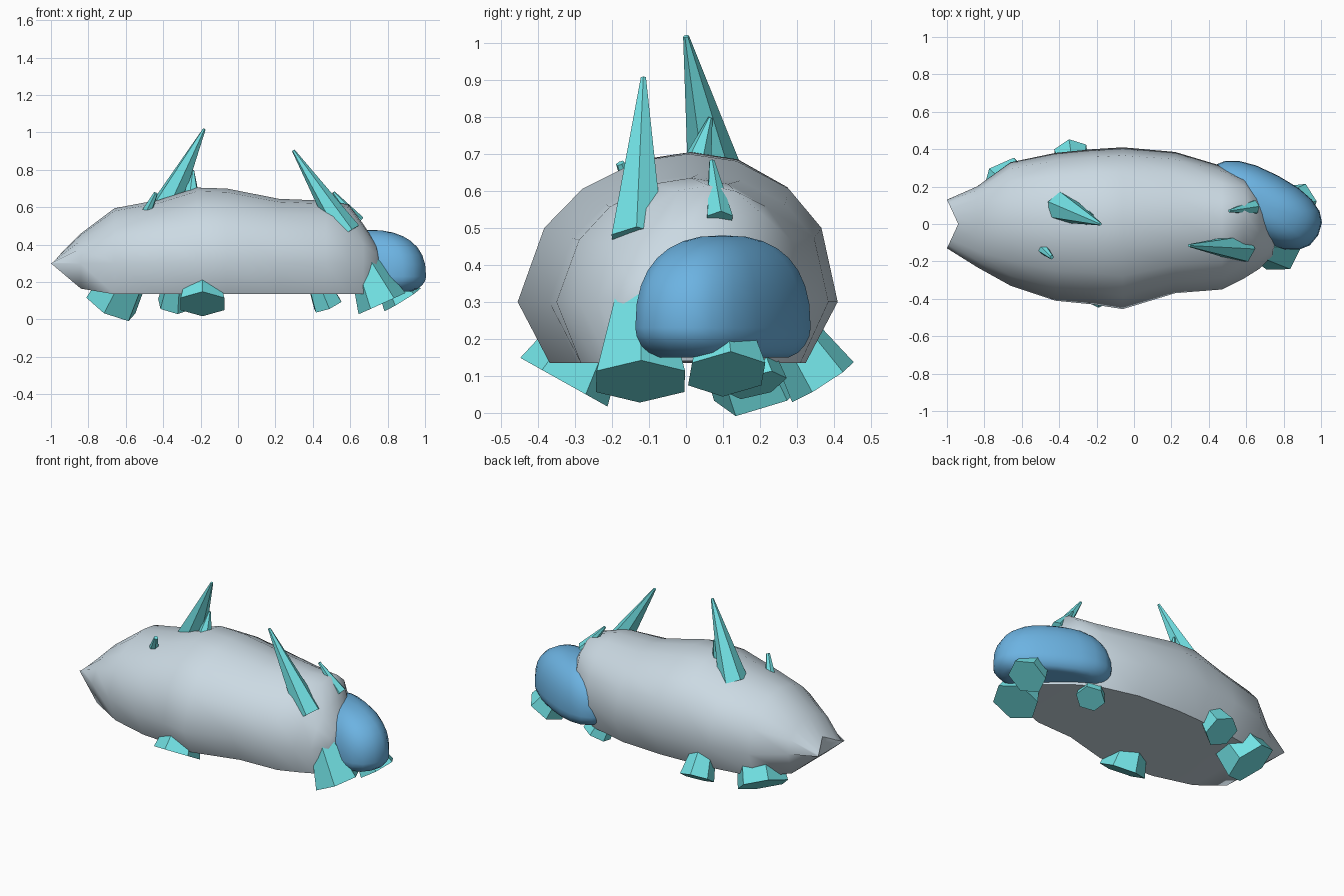
import bpy, bmesh, math
from mathutils import Vector, Matrix

cube = bpy.data.objects.get("Cube")
if cube:
    bpy.data.objects.remove(cube)


def material(name, color):
    mat = bpy.data.materials.new(name)
    mat.use_nodes = True
    mat.diffuse_color = (*color, 1)
    mat.node_tree.nodes["Principled BSDF"].inputs["Base Color"].default_value = (*color, 1)
    return mat


GREY = material("pale_grey", (0.6, 0.7, 0.77))
CYAN = material("crystal_cyan", (0.17, 0.77, 0.79))
BLUE = material("head_blue", (0.15, 0.45, 0.76))


def finish(bm, name, mat, smooth_angle=None):
    bmesh.ops.recalc_face_normals(bm, faces=bm.faces)
    mesh = bpy.data.meshes.new(name)
    bm.to_mesh(mesh)
    bm.free()
    mesh.materials.append(mat)
    obj = bpy.data.objects.new(name, mesh)
    bpy.context.collection.objects.link(obj)
    if smooth_angle:
        bpy.ops.object.select_all(action="DESELECT")
        obj.select_set(True)
        bpy.context.view_layer.objects.active = obj
        bpy.ops.object.shade_smooth_by_angle(angle=math.radians(smooth_angle))


# Body sections: x, right edge y, left edge y, top z, bottom z, sideways lean
SECTIONS = [
    (-0.94, -0.13, 0.13, 0.36, 0.25, 0),
    (-0.84, -0.23, 0.2, 0.46, 0.165, 0.07),
    (-0.66, -0.33, 0.33, 0.595, 0.135, 0.07),
    (-0.42, -0.41, 0.38, 0.64, 0.135, 0.07),
    (-0.22, -0.43, 0.4, 0.705, 0.135, 0.07),
    (-0.06, -0.455, 0.41, 0.7, 0.135, 0.07),
    (0.22, -0.37, 0.385, 0.645, 0.135, 0.07),
    (0.47, -0.35, 0.31, 0.635, 0.135, 0.1),
    (0.59, -0.29, 0.22, 0.615, 0.135, 0.3),
    (0.67, -0.24, 0.14, 0.51, 0.135, 0.3),
    (0.74, -0.17, 0.06, 0.4, 0.14, 0.2),
]
WIDEST = 0.3
ARC = [math.radians(a) for a in (0, 30, 50, 72, 90, 108, 130, 150, 180)]


def body_ring(bm, x, right, left, top, bottom, lean):
    mid, half = (left + right) / 2, (left - right) / 2
    points = [(math.cos(a), WIDEST + (top - WIDEST) * math.sin(a)) for a in ARC]
    points += [(-0.8, bottom), (0, bottom), (0.8, bottom)]
    ring = []
    for side, z in points:
        px = x
        if x == SECTIONS[0][0]:
            # The notched tail narrows to two points that reach further back
            px -= 0.06 * abs(side)
            z = WIDEST + (z - WIDEST) * (1 - abs(side))
        shift = lean * max(z - WIDEST, 0)
        ring.append(bm.verts.new((px, mid + half * side + shift, z)))
    return ring


bm = bmesh.new()
rings = [body_ring(bm, *section) for section in SECTIONS]
for a, b in zip(rings, rings[1:]):
    for i in range(len(a)):
        j = (i + 1) % len(a)
        bm.faces.new((a[i], a[j], b[j], b[i]))
for ring, bulge in ((rings[0], 0), (rings[-1], 0.03)):
    centre = sum((v.co for v in ring), Vector()) / len(ring)
    centre.x = ring[4].co.x + bulge
    hub = bm.verts.new(centre)
    for i in range(len(ring)):
        bm.faces.new((ring[i], ring[(i + 1) % len(ring)], hub))
finish(bm, "body", GREY, 52)


def boxy(value):
    return math.copysign(abs(value) ** 0.82, value)


# Head: a boxy rounded lump with a flattened underside, turned at the nose
bm = bmesh.new()
bmesh.ops.create_uvsphere(bm, u_segments=20, v_segments=16, radius=1)
for v in bm.verts:
    x, y, z = v.co
    height = 0.25 * boxy(z) if z > 0 else -0.08 * min(1, -1.5 * z)
    v.co = Vector((0.34 * boxy(x), 0.18 * boxy(y), height))
bm.transform(Matrix.Translation((0.685, 0.1, 0.23)) @ Matrix.Rotation(math.radians(-28), 4, "Z"))
finish(bm, "head", BLUE, 60)


def crystal(name, base, tip, base_radius, tip_radius):
    base, tip = Vector(base), Vector(tip)
    axis = tip - base
    bm = bmesh.new()
    bmesh.ops.create_cone(bm, cap_ends=True, segments=6, radius1=base_radius,
                          radius2=tip_radius, depth=axis.length)
    turn = axis.to_track_quat("Z", "Y").to_matrix().to_4x4()
    bm.transform(Matrix.Translation((base + tip) / 2) @ turn)
    finish(bm, name, CYAN)


# Spikes on the back
crystal("tall_rear_spike", (-0.39, 0.09, 0.59), (-0.18, 0, 1.018), 0.085, 0.008)
crystal("tall_front_spike", (0.58, -0.13, 0.46), (0.295, -0.115, 0.905), 0.08, 0.008)
crystal("small_front_spike", (0.64, 0.09, 0.52), (0.51, 0.07, 0.68), 0.04, 0.008)
crystal("small_rear_spike", (-0.25, 0.02, 0.64), (-0.24, 0.066, 0.798), 0.05, 0.006)
crystal("tiny_spike", (-0.49, -0.13, 0.57), (-0.44, -0.178, 0.675), 0.03, 0.012)

# Stubby crystal feet, wider at the ground end
crystal("nose_right_foot", (0.645, -0.125, 0.36), (0.77, -0.123, 0.085), 0.06, 0.138)
crystal("nose_left_foot", (0.79, 0.1, 0.25), (0.88, 0.11, 0.105), 0.07, 0.115)
crystal("front_left_foot", (0.42, 0.15, 0.22), (0.48, 0.19, 0.075), 0.06, 0.085)
crystal("middle_right_foot", (-0.19, -0.22, 0.28), (-0.19, -0.33, 0.083), 0.08, 0.135)
crystal("middle_left_foot", (-0.32, 0.27, 0.24), (-0.335, 0.37, 0.083), 0.065, 0.1)
crystal("rear_left_foot", (-0.58, 0.13, 0.27), (-0.68, 0.215, 0.075), 0.12, 0.15)
